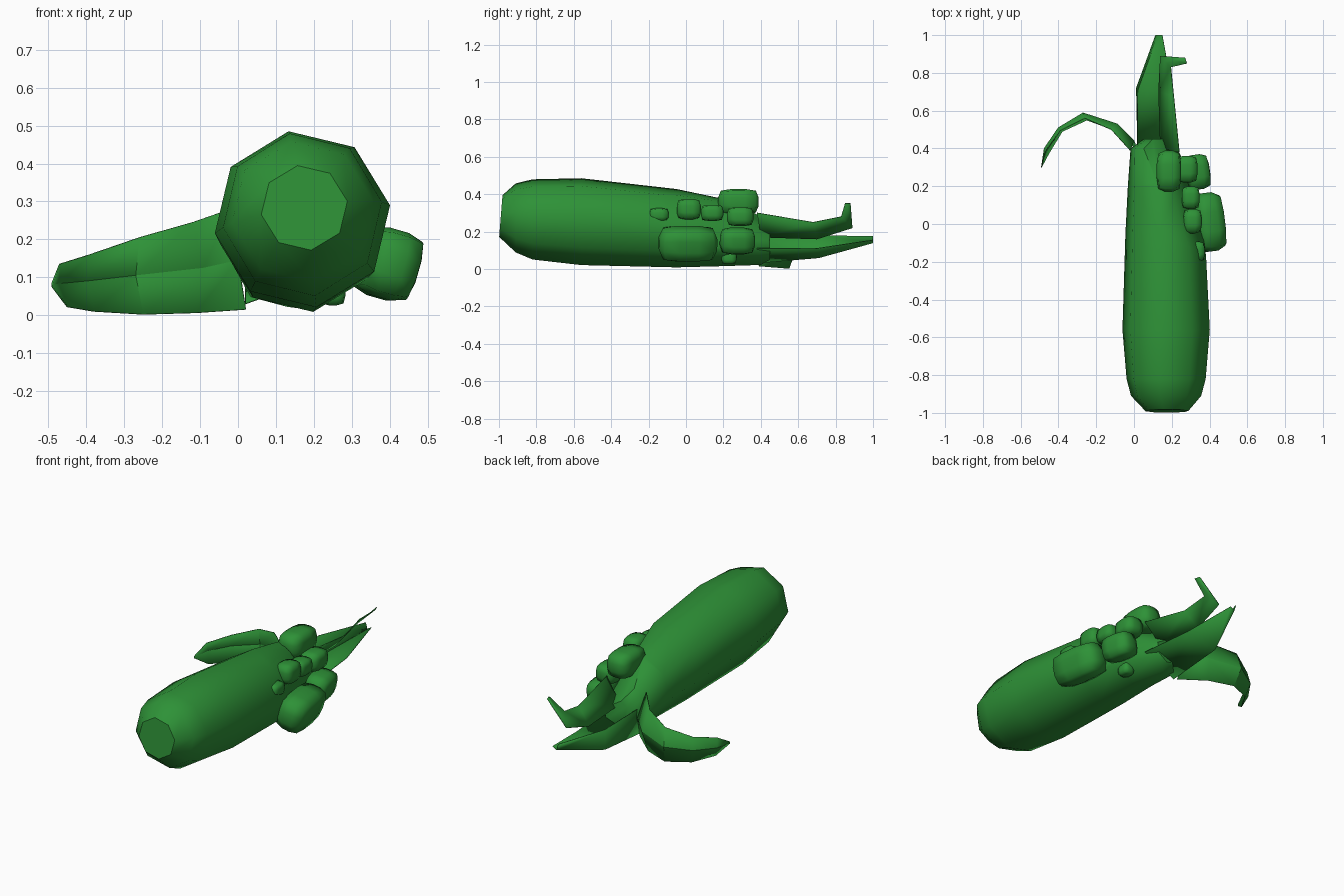
import bpy, bmesh, math
from mathutils import Vector, Euler

cube = bpy.data.objects.get("Cube")
if cube:
    bpy.data.objects.remove(cube)

green = bpy.data.materials.new("husk_green")
green.use_nodes = True
colour = (0.027, 0.285, 0.038, 1)
green.diffuse_color = colour
green.node_tree.nodes["Principled BSDF"].inputs["Base Color"].default_value = colour


def finish(bm, name, angle):
    mesh = bpy.data.meshes.new(name)
    bm.to_mesh(mesh)
    bm.free()
    obj = bpy.data.objects.new(name, mesh)
    bpy.context.collection.objects.link(obj)
    mesh.materials.append(green)
    bpy.ops.object.select_all(action='DESELECT')
    obj.select_set(True)
    bpy.context.view_layer.objects.active = obj
    bpy.ops.object.shade_smooth_by_angle(angle=math.radians(angle))
    return obj


def skin(bm, rows, closed):
    """Bridge neighbouring rows of vertices with quads."""
    for a, b in zip(rows, rows[1:]):
        n = len(a)
        for i in range(n if closed else n - 1):
            j = (i + 1) % n
            bm.faces.new((a[i], a[j], b[j], b[i]))


# Eight-sided husk body: y, centre x, centre z, half width, half height
sections = [
    (-0.99, 0.175, 0.283, 0.115, 0.113),
    (-0.91, 0.17, 0.273, 0.188, 0.187),
    (-0.82, 0.17, 0.265, 0.212, 0.217),
    (-0.56, 0.17, 0.253, 0.234, 0.235),
    (-0.05, 0.165, 0.218, 0.213, 0.212),
    (0.2, 0.155, 0.195, 0.19, 0.182),
    (0.4, 0.11, 0.165, 0.13, 0.145),
    (0.45, 0.13, 0.14, 0.08, 0.09),
]
bm = bmesh.new()
rings = []
for y, cx, cz, rx, rz in sections:
    ring = []
    for k in range(8):
        a = math.radians(9 + 45 * k)
        ring.append(bm.verts.new((cx + rx * math.cos(a), y, cz + rz * math.sin(a))))
    rings.append(ring)
skin(bm, rings, True)
bm.faces.new(rings[-1])
tip = bm.faces.new(rings[0])
for edge in tip.edges:
    edge.smooth = False
for v in tip.verts:
    v.co.y += 0.08 * (v.co.z - 0.283)

# Slanted opening where the husk is peeled away, then its lower rear end
for point, normal in [((0.215, 0.075, 0.41), (0.135, 0.049, 0.07)),
                      ((0.10, 0.25, 0.36), (0.021, 0.025, 0.035))]:
    cut = bmesh.ops.bisect_plane(bm, geom=bm.verts[:] + bm.edges[:] + bm.faces[:],
                                 plane_co=point, plane_no=normal, clear_outer=True)
    rim = [e for e in cut["geom_cut"] if isinstance(e, bmesh.types.BMEdge)]
    bmesh.ops.holes_fill(bm, edges=rim, sides=0)
bmesh.ops.recalc_face_normals(bm, faces=bm.faces)
finish(bm, "husk_body", 48)


# Rounded kernels: name, centre, half size, tilt and turn in degrees
def kernel(name, centre, half, tilt=0, turn=0):
    bm = bmesh.new()
    bmesh.ops.create_cube(bm, size=2)
    bmesh.ops.subdivide_edges(bm, edges=bm.edges[:], cuts=2, use_grid_fill=True)
    spin = Euler((0, math.radians(tilt), math.radians(turn))).to_matrix()
    for v in bm.verts:
        v.co = v.co.lerp(v.co.normalized(), 0.6)
        v.co = Vector(centre) + spin @ Vector([c * h for c, h in zip(v.co, half)])
    finish(bm, name, 80)


kernel("large_kernel", (0.395, 0.01, 0.135), (0.083, 0.165, 0.098), 16, 7)
kernel("rear_kernel", (0.335, 0.275, 0.15), (0.068, 0.098, 0.074), 10, 8)
kernel("top_kernel", (0.185, 0.28, 0.36), (0.069, 0.115, 0.072))
kernel("upper_rear_kernel", (0.28, 0.29, 0.28), (0.06, 0.075, 0.054))
kernel("upper_middle_kernel", (0.30, 0.14, 0.30), (0.05, 0.063, 0.046))
kernel("upper_front_kernel", (0.31, 0.015, 0.32), (0.052, 0.068, 0.058))
kernel("small_front_kernel", (0.335, -0.145, 0.29), (0.042, 0.055, 0.037))
kernel("small_lower_kernel", (0.25, 0.23, 0.06), (0.035, 0.042, 0.036))


# Thin peeled leaves, each a strip between edge paths
def leaf(name, paths):
    bm = bmesh.new()
    skin(bm, [[bm.verts.new(p) for p in path] for path in paths], False)
    bmesh.ops.remove_doubles(bm, verts=bm.verts, dist=0.001)
    obj = finish(bm, name, 30)
    solid = obj.modifiers.new("thickness", 'SOLIDIFY')
    solid.thickness = 0.004
    solid.offset = 0


leaf("long_leaf", [
    [(0.02, 0.38, 0.18), (0.013, 0.72, 0.18), (0.115, 1.0, 0.175)],
    [(0.02, 0.36, 0.03), (0.02, 0.71, 0.06), (0.125, 1.0, 0.14)],
    [(0.24, 0.38, 0.11), (0.205, 0.70, 0.11), (0.15, 1.0, 0.155)],
])
leaf("hooked_leaf", [
    [(0.14, 0.40, 0.17), (0.13, 0.70, 0.16), (0.14, 0.89, 0.22), (0.27, 0.88, 0.35)],
    [(0.24, 0.38, 0.30), (0.21, 0.68, 0.25), (0.195, 0.83, 0.28), (0.28, 0.85, 0.35)],
])
leaf("curled_leaf", [
    [(-0.02, 0.39, 0.28), (-0.12, 0.50, 0.245), (-0.26, 0.56, 0.205),
     (-0.39, 0.495, 0.16), (-0.47, 0.385, 0.135), (-0.49, 0.30, 0.085)],
    [(0.0, 0.44, 0.145), (-0.09, 0.53, 0.125), (-0.27, 0.588, 0.105),
     (-0.40, 0.51, 0.09), (-0.475, 0.40, 0.083), (-0.49, 0.30, 0.08)],
    [(0.02, 0.39, 0.015), (-0.11, 0.50, 0.006), (-0.25, 0.55, 0.002),
     (-0.38, 0.49, 0.01), (-0.45, 0.375, 0.022), (-0.49, 0.30, 0.075)],
])
